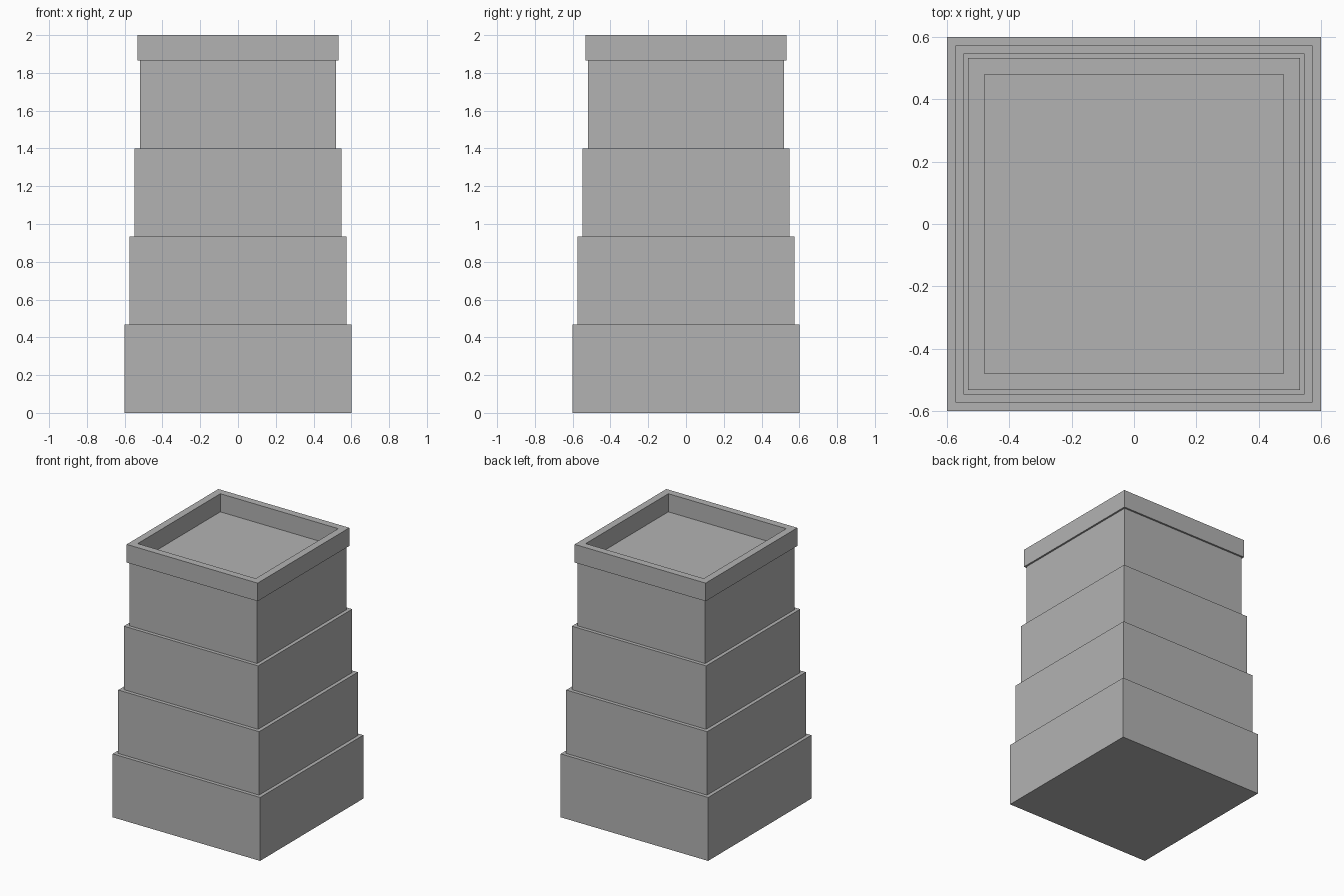
import bpy, bmesh

if "Cube" in bpy.data.objects:
    bpy.data.objects.remove(bpy.data.objects["Cube"])

grey = bpy.data.materials.new("stone grey")
grey.diffuse_color = (0.45, 0.45, 0.45, 1)
grey.use_nodes = True
grey.node_tree.nodes["Principled BSDF"].inputs["Base Color"].default_value = grey.diffuse_color


def finish(name, bm):
    mesh = bpy.data.meshes.new(name)
    bmesh.ops.recalc_face_normals(bm, faces=bm.faces)
    bm.to_mesh(mesh)
    bm.free()
    mesh.materials.append(grey)
    obj = bpy.data.objects.new(name, mesh)
    bpy.context.collection.objects.link(obj)


def square(bm, half, z):
    return [bm.verts.new((sx * half, sy * half, z))
            for sx, sy in ((-1, -1), (1, -1), (1, 1), (-1, 1))]


def bridge(bm, a, b):
    for i in range(4):
        j = (i + 1) % 4
        bm.faces.new((a[i], a[j], b[j], b[i]))


TIERS = 4
TIER_H = 1.4 / 3          # height of each tier
RIM_Z = TIERS * TIER_H    # underside of the rim

# stacked tower tiers, each slightly narrower than the one below
for n in range(TIERS):
    half = 0.6 - n * 0.08 / 3
    bm = bmesh.new()
    low = square(bm, half, n * TIER_H)
    high = square(bm, half, (n + 1) * TIER_H)
    bridge(bm, low, high)
    bm.faces.new(low)
    bm.faces.new(high)
    finish(f"tier_{n + 1}", bm)

# parapet: hollow square frame, open to the roof of the top tier
bm = bmesh.new()
loops = [square(bm, h, z) for h, z in
         ((0.533, RIM_Z), (0.533, 2.0), (0.48, 2.0), (0.48, RIM_Z))]
for k in range(4):
    bridge(bm, loops[k], loops[(k + 1) % 4])
finish("parapet_rim", bm)
